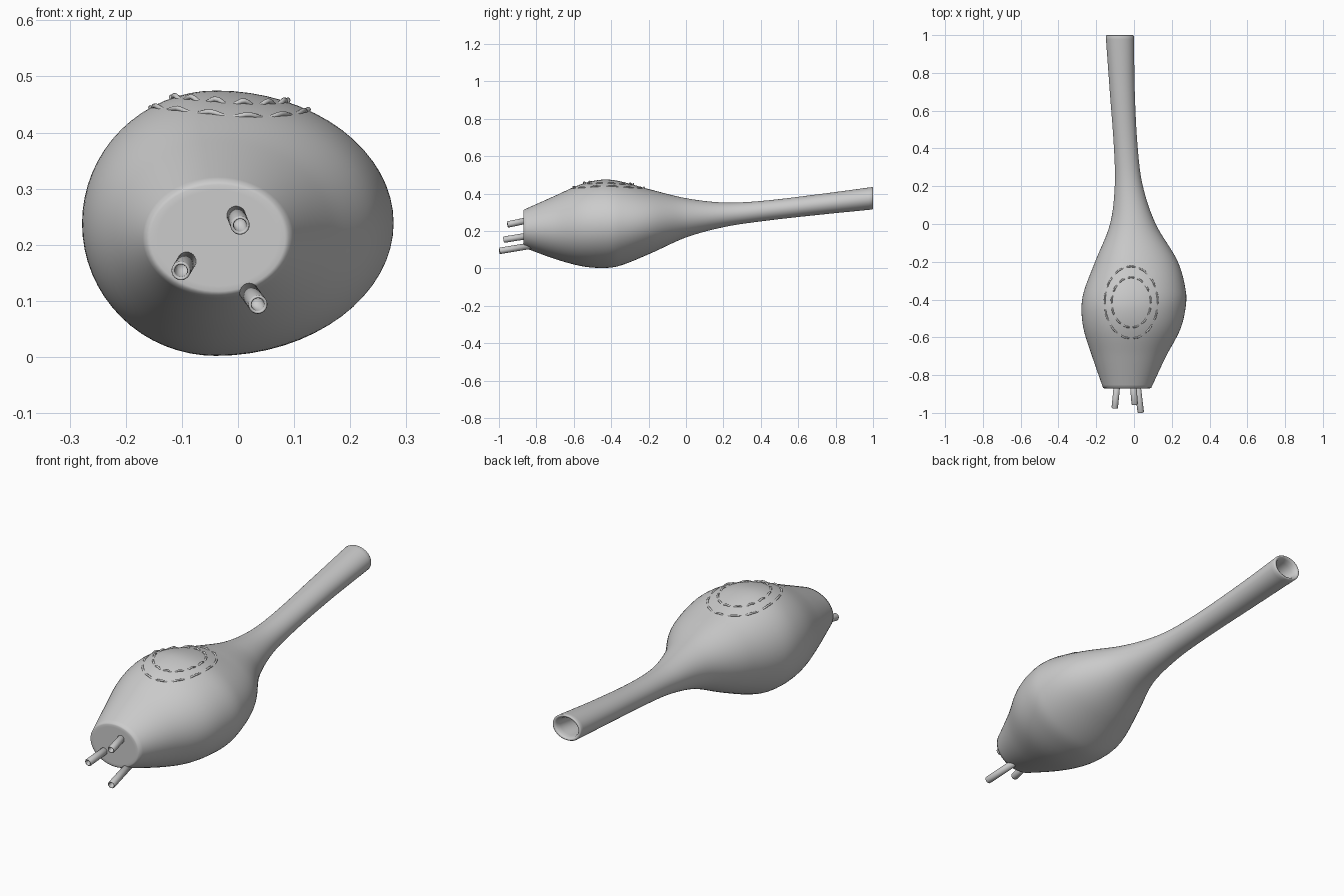
import bpy, bmesh, math
from mathutils import Vector
from mathutils.bvhtree import BVHTree

if "Cube" in bpy.data.objects:
    bpy.data.objects.remove(bpy.data.objects["Cube"])

# Body stations: y, left x, right x, ridge x, bottom z, top z
STATIONS = [
    (-0.87, -0.163, 0.090, -0.035, 0.112, 0.312),
    (-0.70, -0.222, 0.170, -0.040, 0.050, 0.388),
    (-0.56, -0.266, 0.244, -0.040, 0.012, 0.450),
    (-0.45, -0.278, 0.272, -0.040, 0.002, 0.474),
    (-0.36, -0.266, 0.275, -0.035, 0.012, 0.467),
    (-0.20, -0.206, 0.232, -0.025, 0.075, 0.424),
    (0.00, -0.127, 0.115, -0.015, 0.165, 0.375),
    (0.20, -0.102, 0.047, -0.028, 0.220, 0.352),
    (0.40, -0.106, 0.020, -0.043, 0.251, 0.360),
    (0.70, -0.128, 0.004, -0.062, 0.285, 0.395),
    (1.00, -0.150, 0.000, -0.075, 0.315, 0.435),
]
SIDES = 64


def sample(y):
    s = STATIONS
    i = max(k for k in range(len(s) - 1) if s[k][0] <= y + 1e-9)
    h = s[i + 1][0] - s[i][0]
    t = (y - s[i][0]) / h

    def slope(k, c):
        a, b = s[max(k - 1, 0)], s[min(k + 1, len(s) - 1)]
        return (b[c] - a[c]) / (b[0] - a[0])
    return [(2*t**3 - 3*t*t + 1) * s[i][c] + (t**3 - 2*t*t + t) * h * slope(i, c)
            + (3*t*t - 2*t**3) * s[i + 1][c] + (t**3 - t*t) * h * slope(i + 1, c)
            for c in range(1, 6)]


def section(y, k=1.0):
    """Lopsided oval, scaled by k about its ridge line."""
    l, r, m, b, t = sample(min(y, 1.0))
    pts = []
    for j in range(SIDES):
        a = 2 * math.pi * j / SIDES
        c = math.cos(a)
        pts.append(Vector((m + k * c * ((r - m) if c > 0 else (m - l)), y,
                           (b + t) / 2 + k * math.sin(a) * (t - b) / 2)))
    return pts


def loft(bm, rings):
    rows = [[bm.verts.new(p) for p in ring] for ring in rings]
    for a, b in zip(rows, rows[1:]):
        n = len(a)
        for j in range(n):
            bm.faces.new((a[j], a[(j + 1) % n], b[(j + 1) % n], b[j]))
    bm.faces.new(rows[0])
    bm.faces.new(rows[-1])
    bmesh.ops.recalc_face_normals(bm, faces=bm.faces)


def finish(bm, name):
    me = bpy.data.meshes.new(name)
    bm.to_mesh(me)
    for p in me.polygons:
        p.use_smooth = True
    ob = bpy.data.objects.new(name, me)
    bpy.context.collection.objects.link(ob)
    return ob


# Body: flat front cap, bulb, neck and hollow rounded mouth
bm = bmesh.new()
rings = [section(-0.87, k) for k in (0.1, 0.5, 0.85, 0.95)]
rings += [section(-0.868 + 1.862 * i / 110) for i in range(111)]
rings += [section(y, k) for y, k in ((0.998, 0.97), (1.0, 0.92), (0.998, 0.83),
                                     (0.99, 0.76), (0.97, 0.70), (0.85, 0.68), (0.70, 0.68))]
loft(bm, rings)
tree = BVHTree.FromBMesh(bm)
finish(bm, "hollow_neck_body")
bm.free()


# Front tubes: open-ended short pipes
def tube(name, root, tip, r):
    root, tip = Vector(root), Vector(tip)
    d = (tip - root).normalized()
    u = d.cross(Vector((0, 0, 1))).normalized()
    v = d.cross(u)
    length = (tip - root).length
    profile = [(0, r), (length - 0.004, r), (length, r * 0.92), (length, r * 0.74),
               (length - 0.005, r * 0.66), (length - 0.06, r * 0.64)]
    bm = bmesh.new()
    loft(bm, [[root + d * h + q * (u * math.cos(2 * math.pi * j / 24)
                                   + v * math.sin(2 * math.pi * j / 24))
               for j in range(24)] for h, q in profile])
    finish(bm, name)
    bm.free()


tube("upper_tube", (-0.007, -0.82, 0.262), (0.004, -0.955, 0.234), 0.017)
tube("left_tube", (-0.087, -0.82, 0.178), (-0.102, -0.975, 0.153), 0.017)
tube("lower_tube", (0.012, -0.80, 0.126), (0.036, -0.998, 0.093), 0.017)


# Seam rings: thin wobbly cords half sunk in the top of the bulb
def seam(name, rx, ry, wobble):
    cu = bpy.data.curves.new(name, 'CURVE')
    cu.dimensions = '3D'
    cu.bevel_depth = 0.0045
    cu.bevel_resolution = 2
    n = 96
    sp = cu.splines.new('POLY')
    sp.points.add(n - 1)
    for i in range(n):
        a = 2 * math.pi * i / n
        x, y = -0.015 + rx * math.cos(a), -0.415 + ry * math.sin(a)
        hit, normal, _, _ = tree.ray_cast(Vector((x, y, 2)), Vector((0, 0, -1)))
        p = hit + normal * (wobble * math.sin(13 * a) - 0.001)
        sp.points[i].co = (*p, 1)
    sp.use_cyclic_u = True
    ob = bpy.data.objects.new(name, cu)
    bpy.context.collection.objects.link(ob)


seam("outer_seam_ring", 0.14, 0.19, 0.004)
seam("inner_seam_ring", 0.103, 0.132, 0.006)
